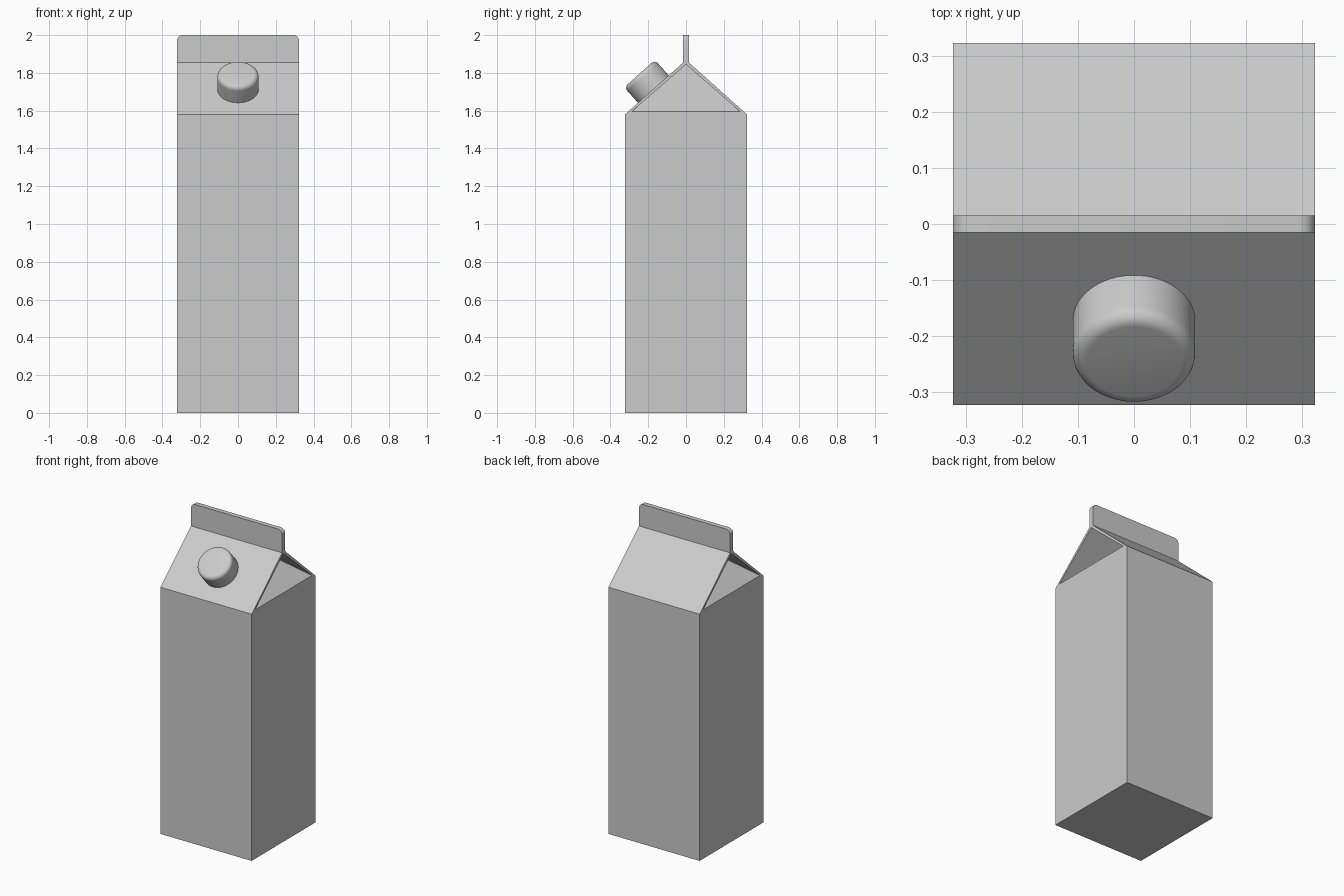
import bpy, bmesh, math
from mathutils import Vector

if "Cube" in bpy.data.objects:
    bpy.data.objects.remove(bpy.data.objects["Cube"])

W = 0.323            # half width of carton
EAVE, RIDGE = 1.58, 1.855
FIN = 0.015          # half thickness of sealed fin


def finish(bm, name, smooth=False):
    bmesh.ops.recalc_face_normals(bm, faces=bm.faces)
    mesh = bpy.data.meshes.new(name)
    bm.to_mesh(mesh)
    bm.free()
    obj = bpy.data.objects.new(name, mesh)
    bpy.context.collection.objects.link(obj)
    if smooth:
        bpy.ops.object.select_all(action='DESELECT')
        obj.select_set(True)
        bpy.context.view_layer.objects.active = obj
        bpy.ops.object.shade_smooth_by_angle(angle=math.radians(35))
    return obj


# Carton body: gabled profile whose end triangles fold inward
bm = bmesh.new()
outline = [(-W, 0), (W, 0), (W, EAVE), (FIN, RIDGE), (-FIN, RIDGE), (-W, EAVE)]
rings = []
for s in (-1, 1):
    ring = [bm.verts.new((s * W, y, z)) for y, z in outline]
    a, b, c, d, e, f = ring
    p, q, r = [bm.verts.new((s * W, y, z))
               for y, z in ((-0.287, 1.595), (0.287, 1.595), (0, 1.845))]
    fold = bm.verts.new((s * 0.015, 0, 1.845))
    for face in ((a, b, c, q, p, f), (f, p, r, e), (c, d, r, q), (e, r, d),
                 (p, q, fold), (q, r, fold), (r, p, fold)):
        bm.faces.new(face)
    rings.append(ring)
for i in range(6):
    j = (i + 1) % 6
    bm.faces.new((rings[0][i], rings[0][j], rings[1][j], rings[1][i]))
finish(bm, "carton_body")

# Sealed top fin with rounded upper corners
bm = bmesh.new()
R = 0.03
pts = [(-W, RIDGE - 0.003), (W, RIDGE - 0.003)]
for cx, start in ((W - R, 0), (-W + R, 90)):
    for k in range(7):
        t = math.radians(start + 15 * k)
        pts.append((cx + R * math.cos(t), 2 - R + R * math.sin(t)))
front = bm.faces.new([bm.verts.new((x, -FIN, z)) for x, z in pts])
ext = bmesh.ops.extrude_face_region(bm, geom=[front])
bmesh.ops.translate(bm, vec=(0, 2 * FIN, 0),
                    verts=[g for g in ext["geom"] if isinstance(g, bmesh.types.BMVert)])
finish(bm, "top_fin", smooth=True)

# Screw cap: lathed rounded profile standing on the front roof panel
bm = bmesh.new()
RAD, H, B, SEG = 0.109, 0.11, 0.025, 64
prof = [(RAD, -0.005)]
for k in range(7):
    t = math.radians(15 * k)
    prof.append((RAD - B + B * math.cos(t), H - B + B * math.sin(t)))
loops = [[bm.verts.new((r * math.cos(2 * math.pi * i / SEG),
                        r * math.sin(2 * math.pi * i / SEG), z)) for i in range(SEG)]
         for r, z in prof]
for lo, hi in zip(loops, loops[1:]):
    for i in range(SEG):
        j = (i + 1) % SEG
        bm.faces.new((lo[i], lo[j], hi[j], hi[i]))
bm.faces.new(loops[0])
bm.faces.new(loops[-1])
cap = finish(bm, "screw_cap", smooth=True)
cap.location = Vector((0, -0.1725, 1.714))
cap.rotation_euler.x = math.atan2(RIDGE - EAVE, W - FIN)
